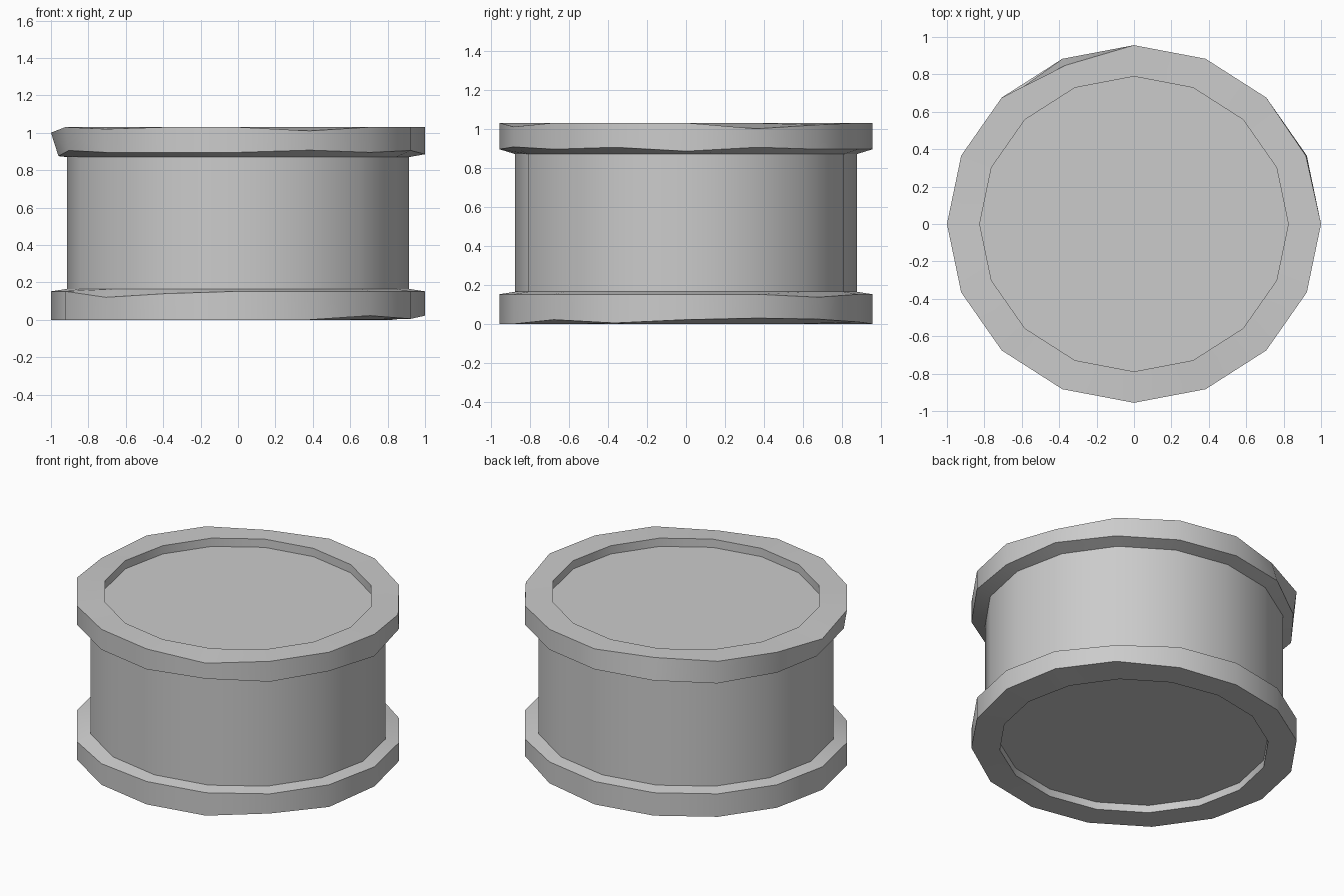
import bpy, bmesh
from math import cos, sin, tau, radians

if "Cube" in bpy.data.objects:
    bpy.data.objects.remove(bpy.data.objects["Cube"])

SIDES = 16
Y_SCALE = 0.956  # the drum is slightly oval


def loft(name, rings, dents=None, cap_start=False):
    """Loft 16-sided rings (radius, z); dents[(ring, side)] = (radius change, z change)."""
    dents = dents or {}
    bm = bmesh.new()
    loops = []
    for k, (r, z) in enumerate(rings):
        loop = []
        for i in range(SIDES):
            dr, dz = dents.get((k, i), (0, 0))
            a = tau * i / SIDES
            loop.append(bm.verts.new(((r + dr) * cos(a), (r + dr) * sin(a) * Y_SCALE, z + dz)))
        loops.append(loop)
    for a, b in zip(loops, loops[1:]):
        for i in range(SIDES):
            j = (i + 1) % SIDES
            bm.faces.new((a[i], a[j], b[j], b[i]))
    if cap_start:
        bm.faces.new(list(reversed(loops[0])))
    bm.normal_update()
    # make the faces point outward: the cap tells which way is out
    if cap_start and (loops[0][0].link_faces[-1].normal.z > 0) != (rings[0][1] > 0.5):
        bmesh.ops.reverse_faces(bm, faces=bm.faces[:])
    mesh = bpy.data.meshes.new(name)
    bm.to_mesh(mesh)
    bm.free()
    obj = bpy.data.objects.new(name, mesh)
    bpy.context.collection.objects.link(obj)
    bpy.ops.object.select_all(action='DESELECT')
    obj.select_set(True)
    bpy.context.view_layer.objects.active = obj
    bpy.ops.object.shade_smooth_by_angle(angle=radians(30))
    return obj


# Drum wall
loft("drum_wall", [(0.915, 0.165), (0.915, 0.87)])

# Upper rim with sunken lid: lid edge, inner lip, outer top, outer bottom, underside
loft("upper_rim", [(0.825, 0.975), (0.825, 1.03), (1.0, 1.03), (1.0, 0.895), (0.915, 0.87)], {
    (2, 1): (-0.005, -0.03), (2, 2): (0, -0.01), (2, 5): (-0.04, 0), (2, 8): (0, -0.03),
    (2, 10): (0, -0.01), (2, 13): (0, -0.02),
    (3, 0): (0, -0.01), (3, 1): (0, 0.01), (3, 6): (-0.02, -0.02), (3, 8): (-0.04, -0.02),
    (3, 9): (-0.02, 0.01), (3, 13): (0, 0.012), (3, 15): (0, 0.01),
}, cap_start=True)

# Lower rim with sunken base
loft("lower_rim", [(0.825, 0.05), (0.825, 0.0), (1.0, 0.0), (1.0, 0.152), (0.915, 0.165)], {
    (2, 0): (0, 0.022), (2, 1): (0, 0.03), (2, 2): (0, 0.025), (2, 3): (0, 0.01),
    (2, 14): (0, 0.022), (2, 15): (0, 0.005),
    (3, 2): (0, -0.015), (3, 10): (0, -0.032), (3, 11): (0, -0.012),
}, cap_start=True)
